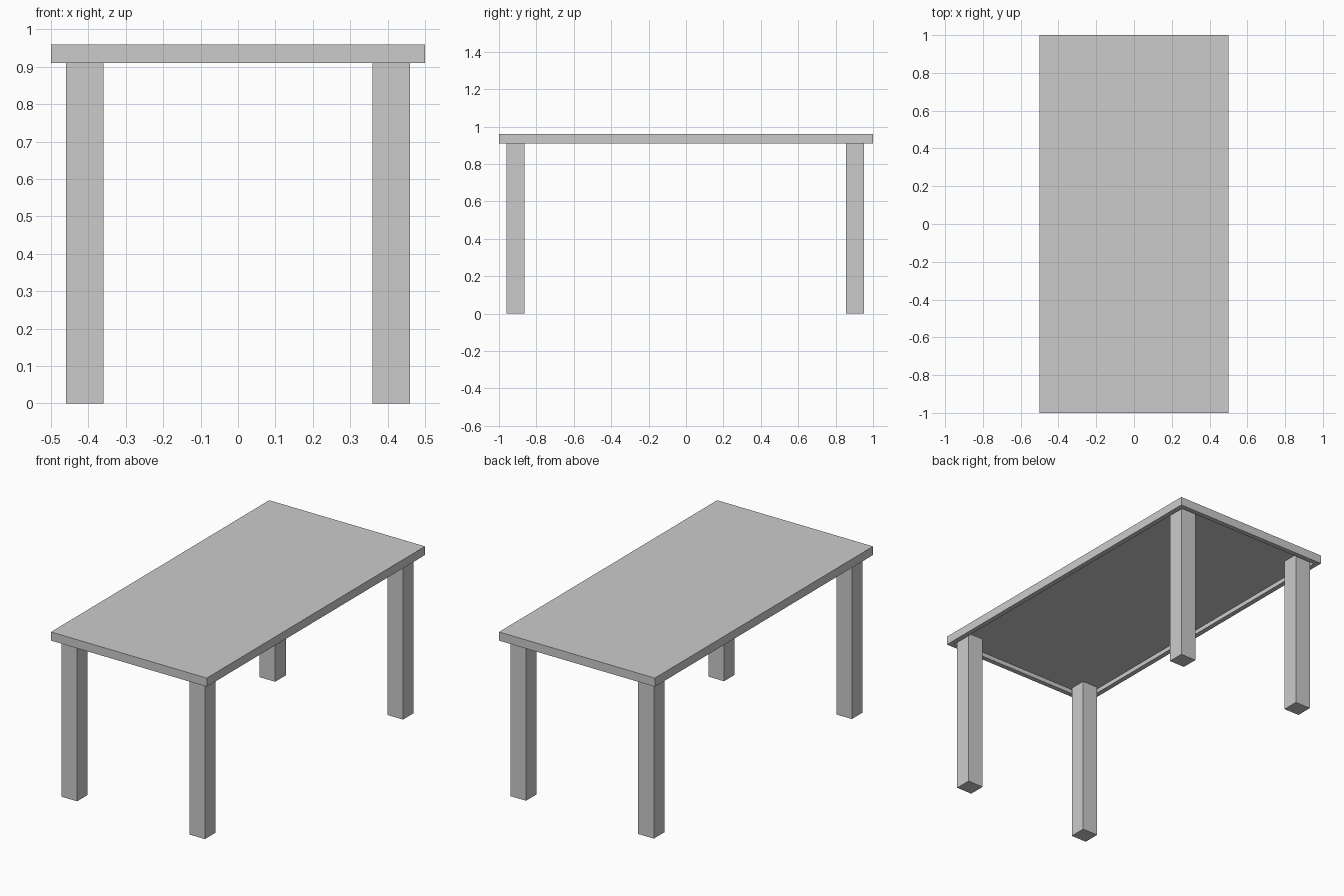
import bpy, bmesh

if "Cube" in bpy.data.objects:
    bpy.data.objects.remove(bpy.data.objects["Cube"])

TOP_Z, UNDER_Z = 0.96, 0.91
RIM, RECESS = 0.04, 0.025


def box(name, x0, x1, y0, y1, z0, z1):
    bpy.ops.mesh.primitive_cube_add(size=1, location=((x0 + x1) / 2, (y0 + y1) / 2, (z0 + z1) / 2))
    ob = bpy.context.object
    ob.name = name
    ob.scale = (x1 - x0, y1 - y0, z1 - z0)
    bpy.ops.object.transform_apply(location=False, rotation=False, scale=True)
    return ob


# Table top with a shallow recess inside a rim on the underside
top = box("table_top", -0.5, 0.5, -1, 1, UNDER_Z, TOP_Z)
bm = bmesh.new()
bm.from_mesh(top.data)
bm.normal_update()
under = [f for f in bm.faces if f.normal.z < -0.9]
bmesh.ops.inset_region(bm, faces=under, thickness=RIM)
panel = bmesh.ops.extrude_discrete_faces(bm, faces=under)["faces"]
bmesh.ops.translate(bm, verts=panel[0].verts[:], vec=(0, 0, RECESS))
bm.to_mesh(top.data)
bm.free()

# Four square legs rising into the recess
for side, x0 in (("left", -0.46), ("right", 0.36)):
    for end, y0 in (("front", -0.96), ("back", 0.855)):
        box(f"{end}_{side}_leg", x0, x0 + 0.1, y0, y0 + 0.097, 0, UNDER_Z + RECESS)
